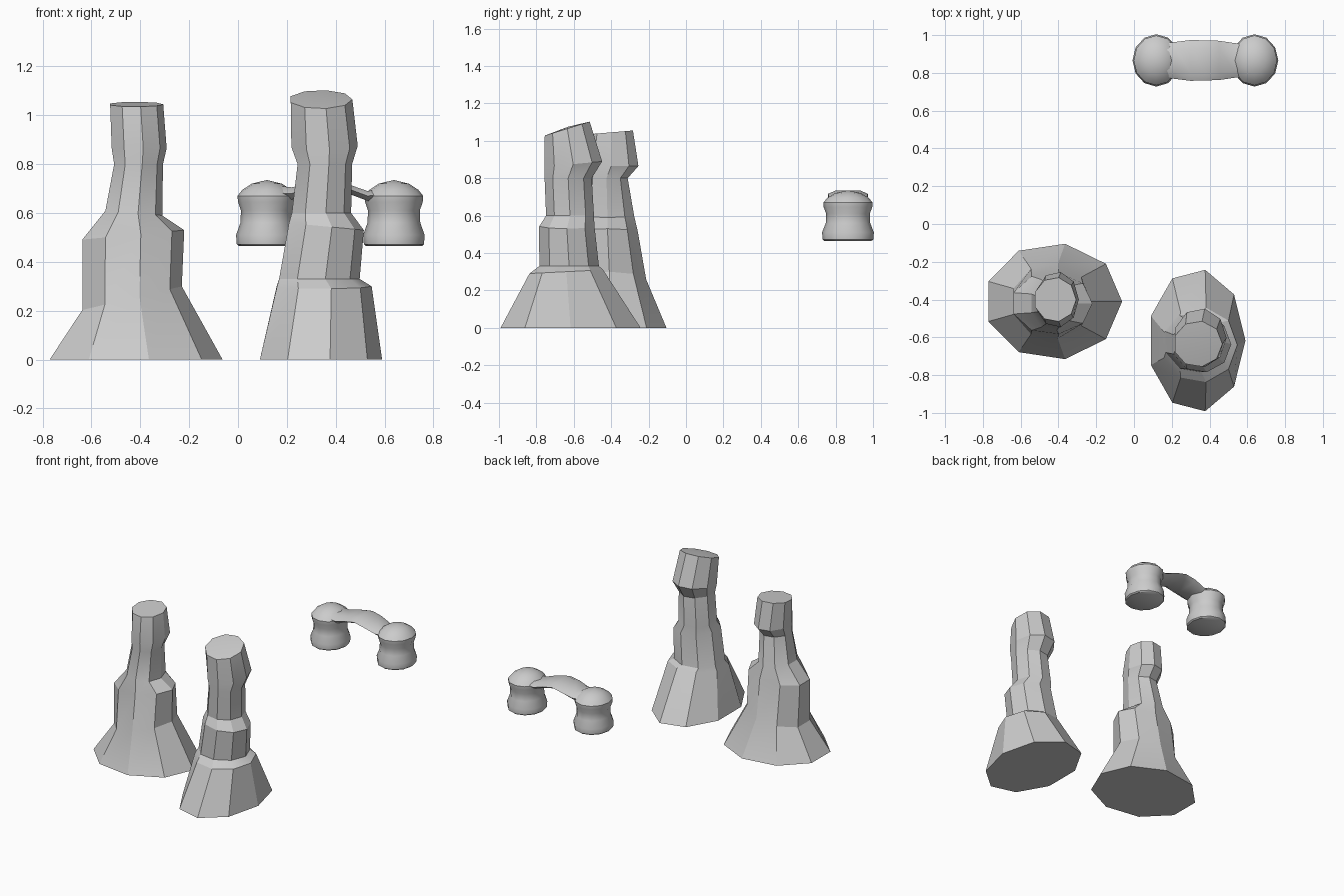
import bpy, math

if "Cube" in bpy.data.objects:
    bpy.data.objects.remove(bpy.data.objects["Cube"])

def finish(name, verts, faces, angle):
    me = bpy.data.meshes.new(name)
    me.from_pydata(verts, [], faces)
    me.update()
    ob = bpy.data.objects.new(name, me)
    bpy.context.collection.objects.link(ob)
    bpy.ops.object.select_all(action='DESELECT')
    bpy.context.view_layer.objects.active = ob
    ob.select_set(True)
    bpy.ops.object.shade_smooth_by_angle(angle=math.radians(angle))
    return ob

def stack(name, rings, n, peak, angle):
    """Loft of elliptical rings (z, cx, cy, rx, ry, tilt_x, tilt_y), closed below, fan on top."""
    verts, faces = [], []
    for z, cx, cy, rx, ry, tx, ty in rings:
        for i in range(n):
            a = 2 * math.pi * i / n
            c, s = math.cos(a), math.sin(a)
            verts.append((cx + rx * c, cy + ry * s, z + tx * c + ty * s))
    for r in range(len(rings) - 1):
        for i in range(n):
            j = (i + 1) % n
            faces.append((r*n + i, r*n + j, (r+1)*n + j, (r+1)*n + i))
    faces.append(tuple(reversed(range(n))))
    top = (len(rings) - 1) * n
    verts.append(peak)
    for i in range(n):
        faces.append((top + i, top + (i + 1) % n, len(verts) - 1))
    return finish(name, verts, faces, angle)

# Left spire: nine-sided, flared foot, ledge at mid height
stack("left_spire", [
    (0.00, -.428, -.41, .365, .31, 0, 0),
    (0.25, -.440, -.41, .210, .20, .05, 0),
    (0.51, -.435, -.42, .215, .165, .02, 0),
    (0.60, -.430, -.42, .120, .145, -.01, 0),
    (0.80, -.410, -.425, .103, .115, 0, 0),
    (0.865, -.408, -.40, .116, .148, 0, 0),
    (1.045, -.418, -.40, .112, .118, 0, .01),
], 9, (-.41, -.40, 1.045), 22)

# Right spire: low ledge, narrow neck and slanted cap
stack("right_spire", [
    (0.00, .332, -.617, .258, .38, 0, 0),
    (0.30, .347, -.640, .200, .200, 0, .01),
    (0.33, .328, -.625, .170, .162, 0, 0),
    (0.545, .357, -.637, .158, .150, -.015, 0),
    (0.60, .338, -.620, .125, .130, 0, 0),
    (0.80, .352, -.630, .115, .128, 0, 0),
    (0.875, .350, -.603, .140, .157, 0, .015),
    (1.065, .338, -.635, .130, .122, 0, .038),
], 9, (.34, -.63, 1.075), 22)

# Two hovering stubs: waisted drum with a low dome
PROFILE = [(.465, .115), (.472, .123), (.51, .126), (.56, .108), (.61, .106),
           (.645, .118), (.67, .120), (.695, .100), (.72, .062)]
for side, cx in (("left", .118), ("right", .638)):
    stack(side + "_stub", [(z, cx, .866, r, r * 1.1, 0, 0) for z, r in PROFILE],
          12, (cx, .866, .735), 40)

# Thin natural bridge joining the stub tops (x, underside z, top z, half width)
SPAN = [(.12, .65, .715, .085), (.22, .655, .705, .098), (.30, .685, .722, .108),
        (.375, .698, .735, .106), (.45, .68, .718, .104), (.53, .65, .69, .092),
        (.63, .65, .705, .08)]
verts, faces = [], []
for x, lo, hi, w in SPAN:
    mid = (lo + hi) / 2
    for y, z in ((-w, mid), (-w * .7, lo), (w * .7, lo), (w, mid), (w * .6, hi), (-w * .6, hi)):
        verts.append((x, .866 + y, z))
for r in range(len(SPAN) - 1):
    for i in range(6):
        j = (i + 1) % 6
        faces.append((r*6 + i, r*6 + j, r*6 + 6 + j, r*6 + 6 + i))
faces.append(tuple(reversed(range(6))))
faces.append(tuple(range(len(verts) - 6, len(verts))))
finish("bridge_span", verts, faces, 40)
